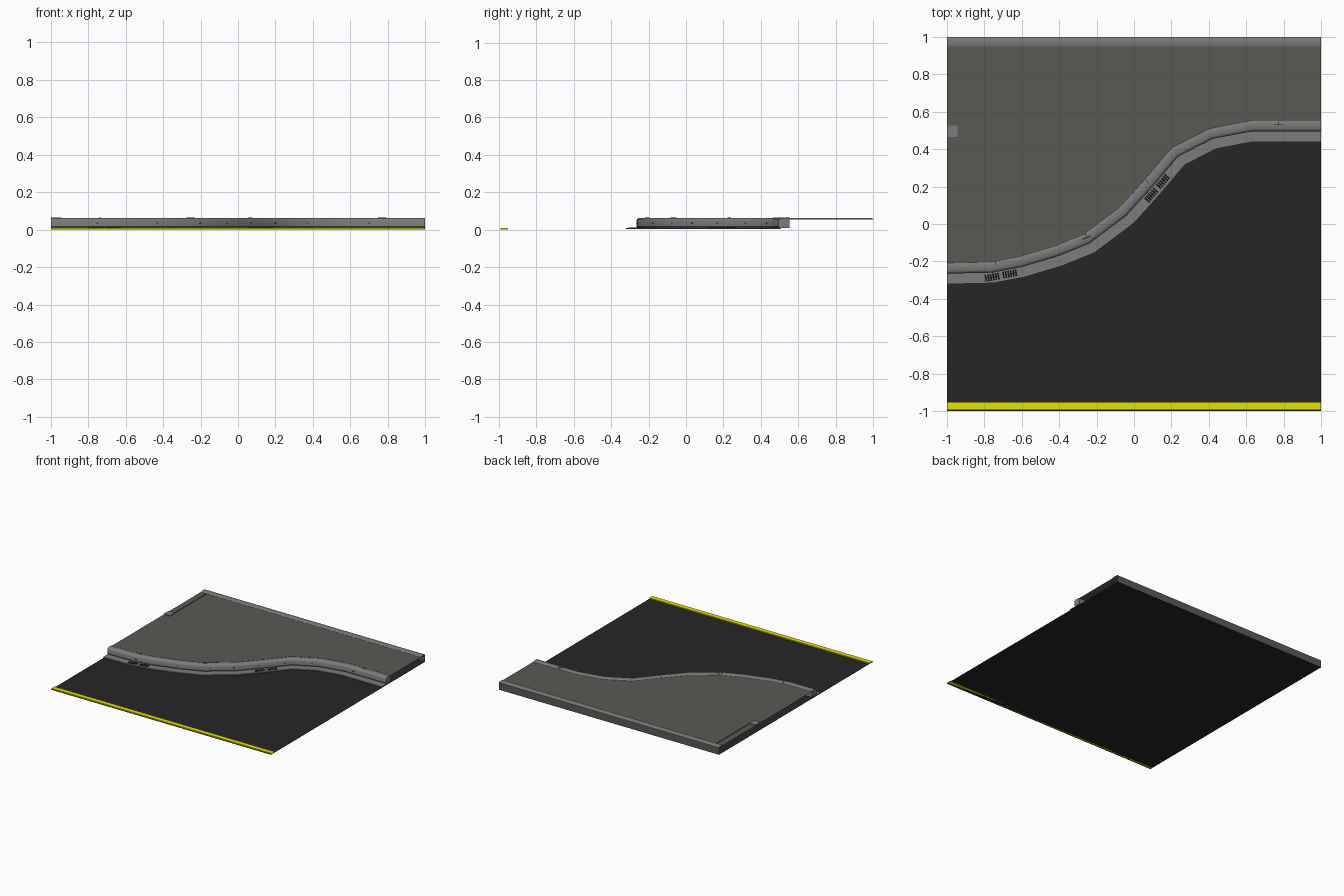
import bpy, bmesh, math
from mathutils import Vector, Matrix

cube = bpy.data.objects.get("Cube")
if cube:
    bpy.data.objects.remove(cube)


def material(name, r, g, b):
    m = bpy.data.materials.new(name)
    m.use_nodes = True
    m.diffuse_color = (r, g, b, 1)
    node = next(n for n in m.node_tree.nodes if n.type == 'BSDF_PRINCIPLED')
    node.inputs["Base Color"].default_value = (r, g, b, 1)
    node.inputs["Roughness"].default_value = 0.9
    return m


ASPHALT = material("asphalt", 0.019, 0.019, 0.019)
PAVING = material("paving", 0.1, 0.1, 0.087)
STONE = material("kerb stone", 0.2, 0.2, 0.2)
YELLOW = material("yellow paint", 0.78, 0.78, 0.0)
IRON = material("dark iron", 0.008, 0.008, 0.008)
RED = material("red mark", 0.3, 0.02, 0.02)

# Front edge of the kerb, from left to right
PATH = [Vector(p) for p in [(-1, -.265), (-.76, -.26), (-.6, -.23), (-.4, -.17), (-.24, -.105),
        (-.04, .045), (.1, .2), (.235, .36), (.42, .455), (.63, .495), (1, .495)]]


def finish(name, bm, mat, smooth=False):
    bmesh.ops.recalc_face_normals(bm, faces=bm.faces)
    me = bpy.data.meshes.new(name)
    bm.to_mesh(me)
    bm.free()
    me.materials.append(mat)
    ob = bpy.data.objects.new(name, me)
    bpy.context.collection.objects.link(ob)
    if smooth:
        bpy.ops.object.select_all(action='DESELECT')
        ob.select_set(True)
        bpy.context.view_layer.objects.active = ob
        bpy.ops.object.shade_smooth_by_angle(angle=math.radians(35))
    return ob


def normal(a, b):
    d = (b - a).normalized()
    return Vector((-d.y, d.x))


def offset(path, dist):
    """Mitred parallel of an open path, to its left."""
    out = []
    for i, p in enumerate(path):
        n1 = normal(path[max(i - 1, 0)], path[max(i, 1)])
        last = len(path) - 1
        n2 = normal(path[min(i, last - 1)], path[min(i + 1, last)])
        m = (n1 + n2).normalized()
        q = p + m * dist / m.dot(n1)
        if i in (0, last):
            q.x = p.x
        out.append(q)
    return out


def sweep(name, path, profile, mat, smooth=False):
    """Closed profile of (offset, height) carried along a path, with end caps."""
    bm = bmesh.new()
    rails = [[bm.verts.new((q.x, q.y, z)) for q in offset(path, d)] for d, z in profile]
    for a, b in zip(rails, rails[1:] + rails[:1]):
        for i in range(len(path) - 1):
            bm.faces.new((a[i], a[i + 1], b[i + 1], b[i]))
    for end in (0, -1):
        bm.faces.new([r[end] for r in rails])
    return finish(name, bm, mat, smooth)


def sheet(name, corners, mat):
    bm = bmesh.new()
    bm.faces.new([bm.verts.new(c) for c in corners])
    return finish(name, bm, mat)


def boxes(name, items, mat):
    """Each item: centre, size, turn about z."""
    bm = bmesh.new()
    for centre, size, turn in items:
        m = (Matrix.Translation(centre) @ Matrix.Rotation(turn, 4, 'Z')
             @ Matrix.Diagonal((*size, 1)))
        bmesh.ops.create_cube(bm, size=1, matrix=m)
    return finish(name, bm, mat)


def along(x, dist, z):
    """Point beside the kerb front edge near x, and the direction there."""
    for a, b in zip(PATH, PATH[1:]):
        if x <= b.x:
            p = a.lerp(b, (x - a.x) / (b.x - a.x)) + normal(a, b) * dist
            return Vector((p.x, p.y, z)), math.atan2(b.y - a.y, b.x - a.x)


# Road surface and painted edge line
sheet("road", [(-1, -1, 0), (1, -1, 0), (1, 1, 0), (-1, 1, 0)], ASPHALT)
boxes("edge_line", [((0, -.972, .004), (2, .038, .008), 0)], YELLOW)

# Pavement: columns of paving from the kerb to the back edge
bm = bmesh.new()
inner = offset(PATH, .05)
near = [bm.verts.new((p.x, p.y, .058)) for p in inner]
far = [bm.verts.new((p.x, 1, .058)) for p in inner]
for i in range(len(near) - 1):
    bm.faces.new((near[i], near[i + 1], far[i + 1], far[i]))
finish("pavement", bm, PAVING)
sheet("back_wall", [(-1, 1, 0), (1, 1, 0), (1, 1, .058), (-1, 1, .058)], PAVING)

# Gutter and rounded kerb following the bend
sweep("gutter", PATH, [(-.056, .003), (-.056, .009), (.012, .009), (.012, .003)], STONE)
KERB = [(.006, .009), (0, .016), (0, .048), (.004, .057), (.013, .063),
        (.044, .063), (.054, .06), (.059, .054), (.059, .009)]
sweep("kerb", PATH, KERB, STONE, True)

# Edging strips at the back and the left corner
EDGE = [(0, .054), (0, .059), (.008, .063), (.047, .063), (.055, .059), (.055, .054)]
sweep("back_edging", [Vector((-1, .945)), Vector((1, .945))], EDGE, STONE, True)
sweep("side_edging", [Vector((-.945, .5)), Vector((-.945, .95))], EDGE, STONE, True)
boxes("edging_end_block", [((-.9715, .495, .0595), (.057, .06, .01), 0)], STONE)

# Drain grates: two groups of bars each, set in the gutter
for label, x in (("first", -.715), ("second", .105)):
    centre, turn = along(x, -.024, .0095)
    run = Vector((math.cos(turn), math.sin(turn), 0))
    bars = []
    for side in (-1, 1):
        for k in range(6):
            step = side * (.014 + k * .0135)
            bars.append((centre + run * step, (.009, .036, .002), turn))
        # thin rail joining the bars
        bars.append((centre + run * side * .048, (.07, .004, .002), turn))
    boxes(label + "_drain_grate", bars, IRON)

# Joints across the kerb top
joints = []
for x, cross in ((-.73, False), (-.24, True), (.1, False), (.77, True)):
    p, turn = along(x, .047, .063)
    joints.append((p, (.003, .024, .002), turn))
    if cross:
        p, turn = along(x, .035, .063)
        joints.append((p, (.045, .005, .002), turn))
boxes("kerb_joints", joints, IRON)

# Small red marks on the kerb face
marks = []
for x in (-.75, -.43, -.2, -.06, .07, .2, .37, .7):
    p, turn = along(x, 0, .034)
    marks.append((p, (.012, .003, .008), turn))
boxes("kerb_marks", marks, RED)
